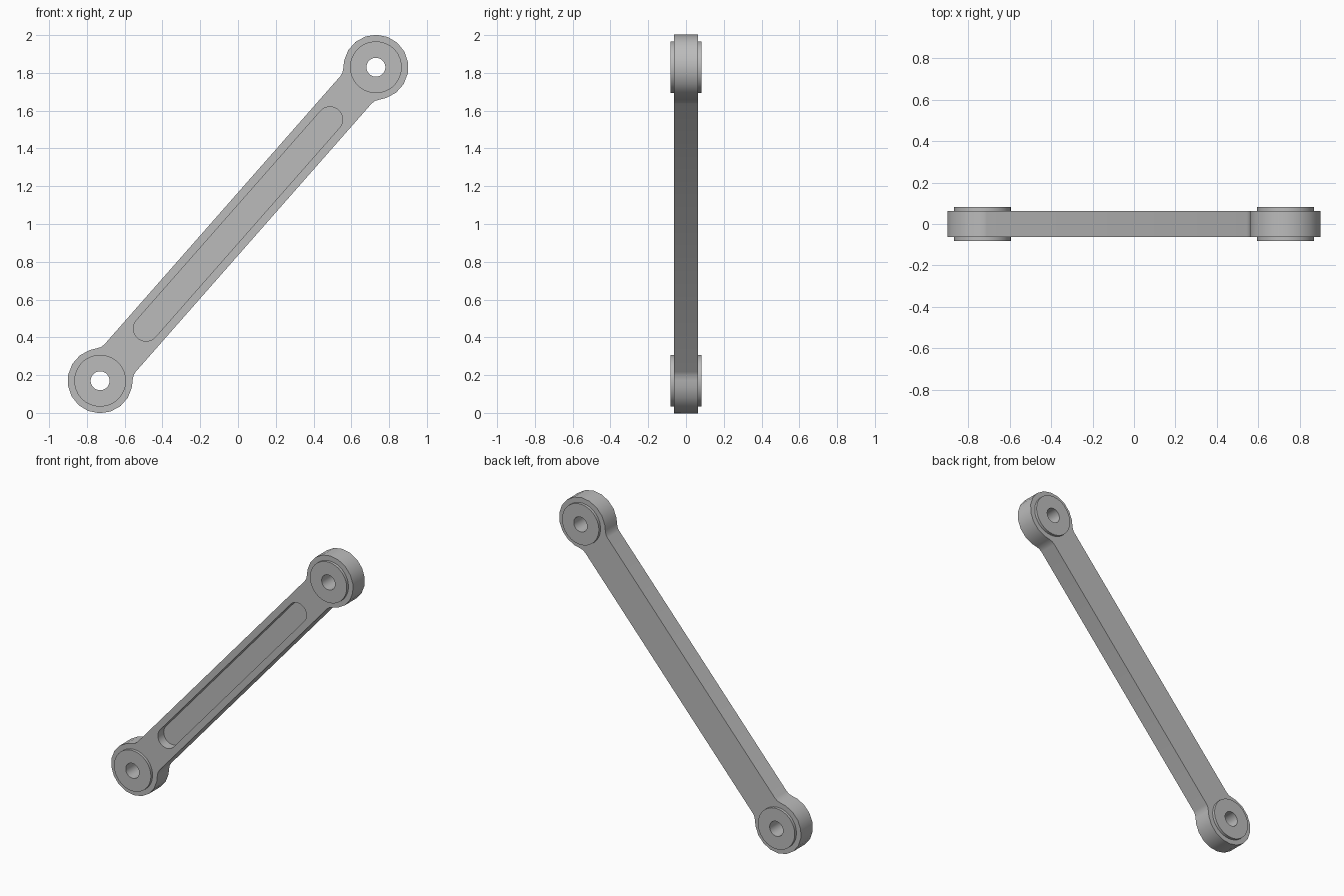
import bpy
import bmesh
from math import sin, cos, radians, pi, atan2, hypot
from mathutils import Vector

cube = bpy.data.objects.get("Cube")
if cube:
    bpy.data.objects.remove(cube, do_unlink=True)

END_X, END_Z = 0.73, 0.83          # eye centres, measured from the middle
HALF = hypot(END_X, END_Z)
TILT = atan2(END_Z, END_X)
EYE_R, BAR_HALF, ROD_HALF = 0.172, 0.11, 0.0625
BUSH_R, BORE_R, BUSH_HALF = 0.137, 0.05, 0.081
SLOT_END, SLOT_R = 0.737, 0.067

grey = bpy.data.materials.new("grey metal")
grey.use_nodes = True
colour = (0.5, 0.5, 0.5, 1)
grey.diffuse_color = colour
grey.node_tree.nodes["Principled BSDF"].inputs["Base Color"].default_value = colour


def place(along, across, y):
    """Point given along and across the tilted rod."""
    return Vector((along * cos(TILT) - across * sin(TILT), y,
                   1 + along * sin(TILT) + across * cos(TILT)))


def arc(cx, r, start, end, steps):
    angles = [radians(start + (end - start) * i / steps) for i in range(steps + 1)]
    return [(cx + r * cos(t), r * sin(t)) for t in angles]


def both_ends(points):
    return points + [(-a, -p) for a, p in points]


def finish(name, bm):
    bmesh.ops.recalc_face_normals(bm, faces=bm.faces)
    mesh = bpy.data.meshes.new(name)
    bm.to_mesh(mesh)
    bm.free()
    mesh.materials.append(grey)
    obj = bpy.data.objects.new(name, mesh)
    bpy.context.collection.objects.link(obj)
    return obj


def activate(obj):
    bpy.ops.object.select_all(action='DESELECT')
    obj.select_set(True)
    bpy.context.view_layer.objects.active = obj


def smooth(obj):
    activate(obj)
    bpy.ops.object.shade_smooth_by_angle(angle=radians(35))


def prism(name, outline, y0, y1):
    bm = bmesh.new()
    face = bm.faces.new([bm.verts.new(place(a, p, y0)) for a, p in outline])
    side = bmesh.ops.extrude_face_region(bm, geom=[face])
    moved = [v for v in side["geom"] if isinstance(v, bmesh.types.BMVert)]
    bmesh.ops.translate(bm, verts=moved, vec=(0, y1 - y0, 0))
    return finish(name, bm)


def cut(target, cutter):
    mod = target.modifiers.new("cut", 'BOOLEAN')
    mod.operation = 'DIFFERENCE'
    mod.solver = 'EXACT'
    mod.object = cutter
    activate(target)
    bpy.ops.object.modifier_apply(modifier=mod.name)
    bpy.data.objects.remove(cutter, do_unlink=True)


# Rod body: round eyes blending through short necks into a straight bar
neck = [(HALF - 0.115, 0.128), (HALF - 0.138, 0.114), (HALF - 0.16, BAR_HALF)]
eye = [(a, -p) for a, p in reversed(neck)] + arc(HALF, EYE_R, -120, 120, 12) + neck
rod = prism("link_rod", both_ends(eye), -ROD_HALF, ROD_HALF)

# Rounded slot sunk into the front face only
slot = both_ends(arc(SLOT_END, SLOT_R, -90, 90, 14))
cut(rod, prism("slot_cutter", slot, -0.2, 0))

# Seats for the bushings, hidden beneath their rims
for sign in (-1, 1):
    seat = arc(sign * HALF, BUSH_R - 0.01, 0, 360, 40)[:-1]
    cut(rod, prism("seat_cutter", seat, -0.2, 0.2))
smooth(rod)


# Bushings: rings that stand slightly proud of both faces
def bushing(name, along, sides=40):
    bm = bmesh.new()
    section = [(BORE_R, -BUSH_HALF), (BUSH_R, -BUSH_HALF),
               (BUSH_R, BUSH_HALF), (BORE_R, BUSH_HALF)]
    loops = []
    for r, y in section:
        ring = arc(along, r, 0, 360, sides)[:-1]
        loops.append([bm.verts.new(place(a, p, y)) for a, p in ring])
    for k in range(4):
        one, two = loops[k], loops[(k + 1) % 4]
        for i in range(sides):
            j = (i + 1) % sides
            bm.faces.new((one[i], one[j], two[j], two[i]))
    smooth(finish(name, bm))


bushing("lower_bushing", -HALF)
bushing("upper_bushing", HALF)
